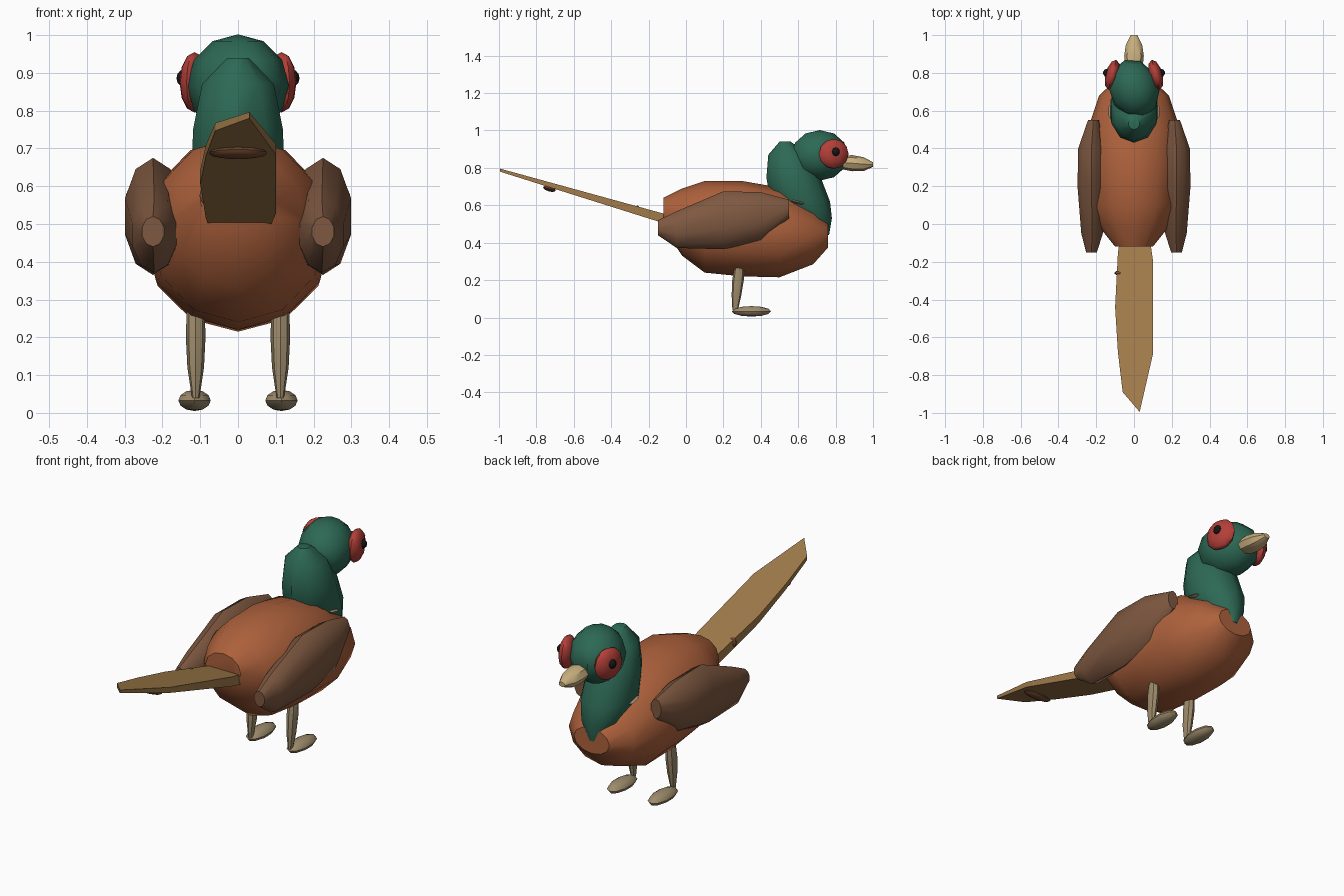
import bpy, bmesh, math
from mathutils import Vector, Matrix

cube = bpy.data.objects.get("Cube")
if cube:
    bpy.data.objects.remove(cube, do_unlink=True)


def material(name, colour):
    m = bpy.data.materials.new(name)
    m.use_nodes = True
    m.diffuse_color = (*colour, 1)
    for node in m.node_tree.nodes:
        if node.type == 'BSDF_PRINCIPLED':
            node.inputs["Base Color"].default_value = (*colour, 1)
            node.inputs["Roughness"].default_value = 0.8
    return m


rust = material("rust", (0.42, 0.12, 0.045))
green = material("green", (0.026, 0.14, 0.09))
red = material("red", (0.45, 0.05, 0.04))
brown = material("wing brown", (0.21, 0.098, 0.052))
gold = material("tail tan", (0.36, 0.20, 0.07))
cream = material("beak cream", (0.58, 0.43, 0.21))
tan = material("leg tan", (0.34, 0.26, 0.15))
black = material("black", (0.008, 0.007, 0.007))
bark = material("bark brown", (0.18, 0.07, 0.03))
collar_tan = material("collar tan", (0.36, 0.25, 0.16))


def finish(name, bm, mat, angle=40):
    bmesh.ops.recalc_face_normals(bm, faces=bm.faces)
    mesh = bpy.data.meshes.new(name)
    bm.to_mesh(mesh)
    bm.free()
    mesh.materials.append(mat)
    ob = bpy.data.objects.new(name, mesh)
    bpy.context.collection.objects.link(ob)
    bpy.ops.object.select_all(action='DESELECT')
    ob.select_set(True)
    bpy.context.view_layer.objects.active = ob
    bpy.ops.object.shade_smooth_by_angle(angle=math.radians(angle))
    return ob


def loft(name, mat, stations, along, sides=10, side=1):
    """Skin ellipses; each station is (centre, x radius, other radius)."""
    bm = bmesh.new()
    rings = []
    other = Vector((0, 0, 1)) if along == 'Y' else Vector((0, 1, 0))
    for centre, rx, ro in stations:
        ring = []
        for i in range(sides):
            a = math.tau * i / sides + math.pi / 2
            p = Vector(centre) + Vector((rx * math.cos(a), 0, 0)) + other * ro * math.sin(a)
            p.x *= side
            ring.append(bm.verts.new(p))
        rings.append(ring)
    for a, b in zip(rings, rings[1:]):
        for i in range(sides):
            j = (i + 1) % sides
            bm.faces.new((a[i], a[j], b[j], b[i]))
    bm.faces.new(rings[0])
    bm.faces.new(rings[-1])
    return finish(name, bm, mat)


def ball(name, mat, centre, radii, turn=(0, 0, 0), segments=10, rings=6):
    bm = bmesh.new()
    bmesh.ops.create_uvsphere(bm, u_segments=segments, v_segments=rings, radius=1)
    place = Matrix.Translation(centre)
    for axis, angle in zip('XYZ', turn):
        place = place @ Matrix.Rotation(math.radians(angle), 4, axis)
    bm.transform(place @ Matrix.Diagonal((*radii, 1)))
    return finish(name, bm, mat)


# Body, neck, head
loft("body", rust, [((0, -0.12, 0.56), 0.10, 0.08),
                    ((0, -0.02, 0.51), 0.18, 0.18),
                    ((0, 0.10, 0.485), 0.235, 0.245),
                    ((0, 0.30, 0.475), 0.25, 0.255),
                    ((0, 0.50, 0.455), 0.245, 0.24),
                    ((0, 0.68, 0.435), 0.185, 0.15),
                    ((0, 0.76, 0.44), 0.10, 0.065)], 'Y', 12)
loft("neck", green, [((0, 0.73, 0.44), 0.03, 0.035),
                     ((0, 0.67, 0.53), 0.10, 0.11),
                     ((0, 0.61, 0.62), 0.13, 0.16),
                     ((0, 0.575, 0.75), 0.125, 0.145),
                     ((0, 0.55, 0.87), 0.10, 0.11),
                     ((0, 0.53, 0.94), 0.03, 0.03)], 'Z')
ball("head", green, (0, 0.715, 0.867), (0.132, 0.16, 0.135), (0, 0, 18))
ball("collar", collar_tan, (0, 0.595, 0.617), (0.142, 0.085, 0.02), (-12, 0, 0))

# Beak
loft("beak", cream, [((0, 0.82, 0.83), 0.045, 0.035),
                     ((0, 0.89, 0.825), 0.052, 0.043),
                     ((0, 0.95, 0.82), 0.043, 0.037),
                     ((0, 1.0, 0.818), 0.018, 0.012)], 'Y', 8)

# Paired parts
for word, s in (("left", 1), ("right", -1)):
    ball(word + "_eye_patch", red, (s * 0.115, 0.79, 0.875), (0.036, 0.082, 0.08),
         (0, 0, s * 15))
    ball(word + "_pupil", black, (s * 0.143, 0.80, 0.886), (0.021, 0.022, 0.023))
    loft(word + "_wing", brown, [((0.225, -0.15, 0.48), 0.03, 0.04),
                                 ((0.222, -0.05, 0.47), 0.06, 0.098),
                                 ((0.225, 0.20, 0.52), 0.078, 0.155),
                                 ((0.225, 0.40, 0.54), 0.074, 0.13),
                                 ((0.215, 0.55, 0.58), 0.03, 0.05)], 'Y', 10, s)
    loft(word + "_leg", tan, [((0.112, 0.263, 0.04), 0.01, 0.015),
                              ((0.112, 0.27, 0.12), 0.022, 0.026),
                              ((0.112, 0.278, 0.20), 0.026, 0.031),
                              ((0.112, 0.285, 0.27), 0.024, 0.026)], 'Z', 8, s)
    ball(word + "_foot", tan, (s * 0.115, 0.35, 0.033), (0.045, 0.105, 0.028))


# Tail: a sloped blade that thins towards the tip
def slope(y):
    return 0.53 - (y + 0.12) * 0.295


outline = [(-0.06, 0.02), (-0.085, -0.15), (-0.10, -0.44), (-0.085, -0.68), (-0.06, -0.89),
           (0.03, -0.995), (0.10, -0.69), (0.10, -0.19), (0.07, 0.02)]
bm = bmesh.new()
layers = []
for sign in (1, -1):
    layers.append([bm.verts.new((x, y, slope(y) + sign * (0.028 + y * 0.02)))
                   for x, y in outline])
    bm.faces.new(layers[-1])
top, low = layers
for i in range(len(outline)):
    j = (i + 1) % len(outline)
    bm.faces.new((top[i], top[j], low[j], low[i]))
finish("tail", bm, gold, 30)

# Tail bars
ball("tail_bar", bark, (0, -0.73, 0.688), (0.08, 0.035, 0.014), (-16, 0, 0))
ball("tail_notch", bark, (-0.083, -0.26, 0.575), (0.02, 0.012, 0.024))
